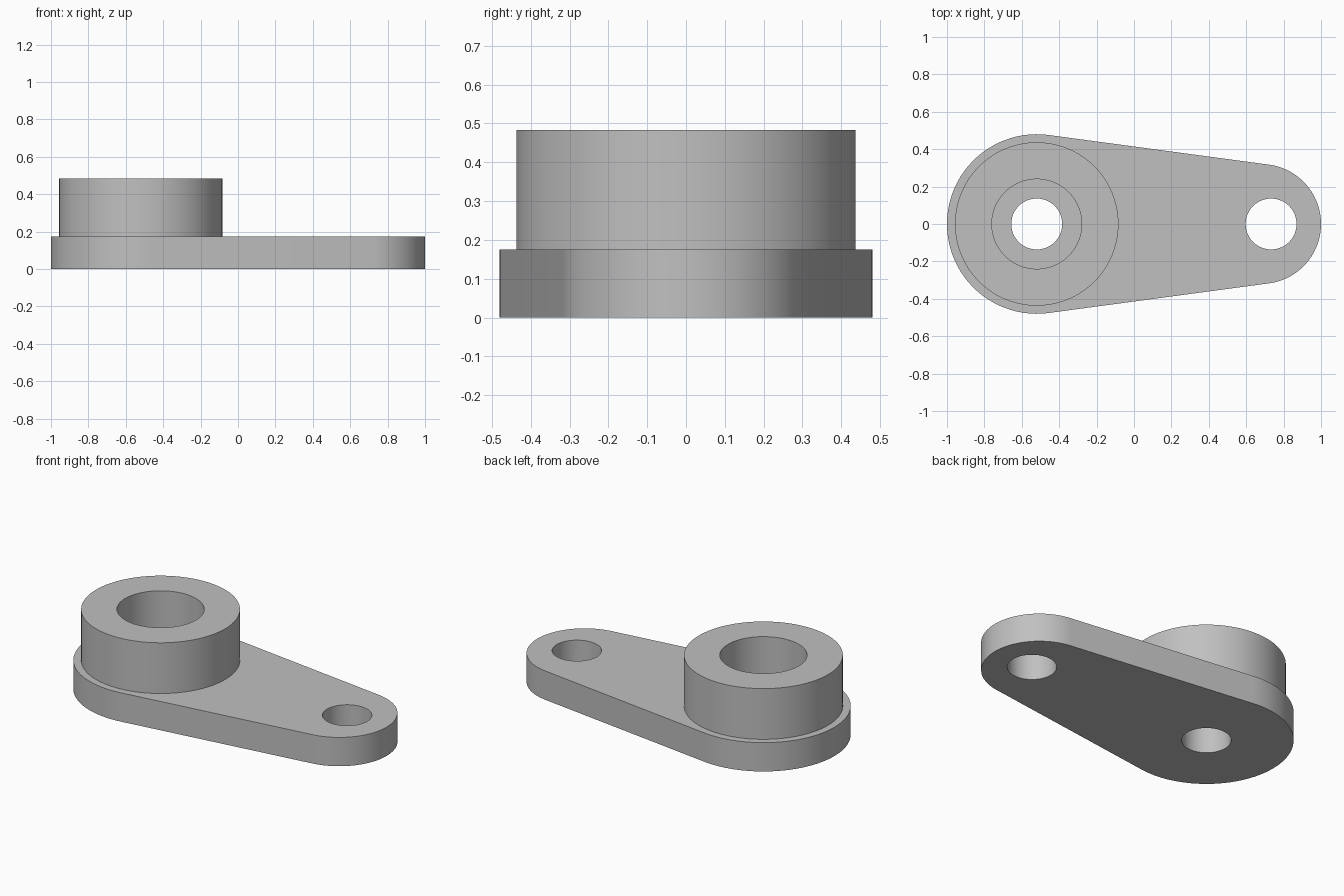
import bpy, bmesh, math
from mathutils import Vector

cube = bpy.data.objects.get("Cube")
if cube:
    bpy.data.objects.remove(cube, do_unlink=True)

PLATE_TOP, BOSS_TOP = 0.175, 0.483
BIG_X, BIG_R = -0.52, 0.48
END_X, END_R = 0.68, 0.32
HOLE_X, HOLE_R = 0.733, 0.136
BOSS_R, BORE_R = 0.437, 0.24
SEGMENTS = 96


def arc(cx, r, start, end, steps):
    return [(cx + r * math.cos(start + (end - start) * i / steps),
             r * math.sin(start + (end - start) * i / steps)) for i in range(steps + 1)]


def circle(cx, r):
    return arc(cx, r, 0, math.tau, SEGMENTS)[:-1]


def ring_edges(bm, loop, z):
    verts = [bm.verts.new((x, y, z)) for x, y in loop]
    return [bm.edges.new((v, verts[(i + 1) % len(verts)])) for i, v in enumerate(verts)]


def cap(bm, z, *loops):
    """Flat face bounded by an outer loop and any hole loops."""
    edges = [e for loop in loops for e in ring_edges(bm, loop, z)]
    bmesh.ops.triangle_fill(bm, edges=edges, use_beauty=True, normal=Vector((0, 0, 1)))


def wall(bm, loop, z0, z1):
    """Upright wall along a closed loop."""
    bmesh.ops.bridge_loops(bm, edges=ring_edges(bm, loop, z0) + ring_edges(bm, loop, z1))


# Plate outline: two arcs joined by their common tangents
tangent = math.acos((BIG_R - END_R) / (END_X - BIG_X))
outline = (arc(END_X, END_R, -tangent, tangent, SEGMENTS // 2)
           + arc(BIG_X, BIG_R, tangent, math.tau - tangent, SEGMENTS // 2))
shaft_hole = circle(BIG_X, HOLE_R)
end_hole = circle(HOLE_X, HOLE_R)
boss = circle(BIG_X, BOSS_R)
bore = circle(BIG_X, BORE_R)

bm = bmesh.new()
# Plate with its two through holes
cap(bm, 0, outline, shaft_hole, end_hole)
cap(bm, PLATE_TOP, outline, boss, end_hole)
for loop in (outline, shaft_hole, end_hole):
    wall(bm, loop, 0, PLATE_TOP)
# Boss with a counterbore down to a ledge
cap(bm, BOSS_TOP, boss, bore)
cap(bm, PLATE_TOP, bore, shaft_hole)
for loop in (boss, bore):
    wall(bm, loop, PLATE_TOP, BOSS_TOP)
bmesh.ops.remove_doubles(bm, verts=bm.verts, dist=0.0001)
bmesh.ops.recalc_face_normals(bm, faces=bm.faces)

mesh = bpy.data.meshes.new("lever_arm")
bm.to_mesh(mesh)
bm.free()
arm = bpy.data.objects.new("lever_arm", mesh)
bpy.context.collection.objects.link(arm)

# Single grey metal
grey = bpy.data.materials.new("grey_metal")
grey.use_nodes = True
colour = (0.53, 0.53, 0.53, 1)
grey.diffuse_color = colour
grey.node_tree.nodes["Principled BSDF"].inputs["Base Color"].default_value = colour
mesh.materials.append(grey)

bpy.ops.object.select_all(action='DESELECT')
arm.select_set(True)
bpy.context.view_layer.objects.active = arm
bpy.ops.object.shade_smooth_by_angle(angle=math.radians(30))
